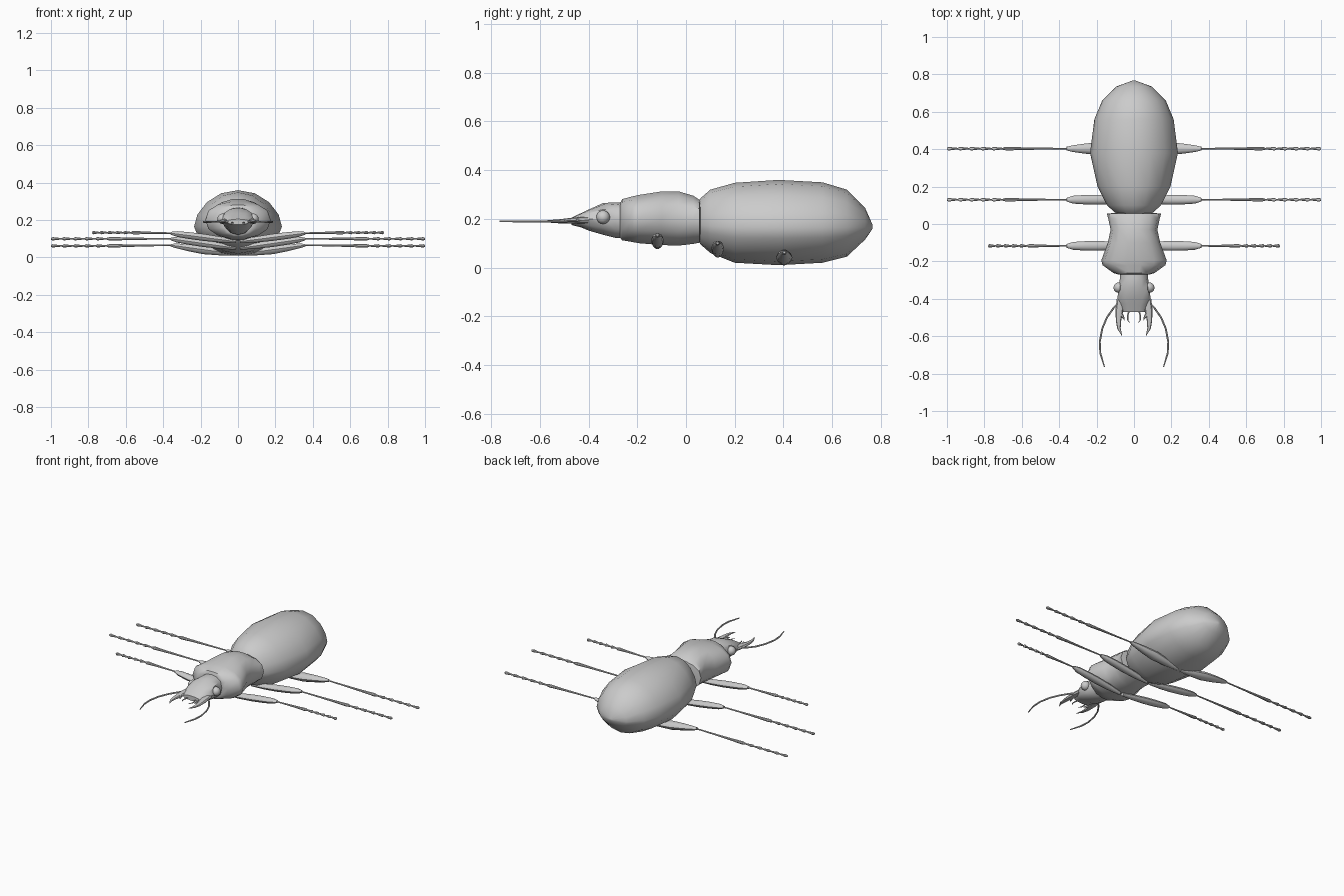
import bpy, bmesh, math
from mathutils import Vector

cube = bpy.data.objects.get("Cube")
if cube:
    bpy.data.objects.remove(cube, do_unlink=True)

grey = bpy.data.materials.new("shell grey")
grey.use_nodes = True
grey.diffuse_color = (0.6, 0.6, 0.6, 1)
grey.node_tree.nodes["Principled BSDF"].inputs["Base Color"].default_value = (0.6, 0.6, 0.6, 1)


def finish(name, bm, mirror=False, angle=40):
    bmesh.ops.recalc_face_normals(bm, faces=bm.faces)
    mesh = bpy.data.meshes.new(name)
    bm.to_mesh(mesh)
    bm.free()
    mesh.materials.append(grey)
    obj = bpy.data.objects.new(name, mesh)
    bpy.context.collection.objects.link(obj)
    if mirror:
        obj.modifiers.new("Mirror", "MIRROR").use_axis[0] = True
    bpy.ops.object.select_all(action="DESELECT")
    obj.select_set(True)
    bpy.context.view_layer.objects.active = obj
    bpy.ops.object.shade_smooth_by_angle(angle=math.radians(angle))
    return obj


def skin(bm, rings):
    """Bridge successive rings of points and cap both ends."""
    loops = [[bm.verts.new(p) for p in ring] for ring in rings]
    n = len(loops[0])
    for a, b in zip(loops, loops[1:]):
        for i in range(n):
            bm.faces.new((a[i], a[(i + 1) % n], b[(i + 1) % n], b[i]))
    bm.faces.new(loops[0])
    bm.faces.new(loops[-1])


def body(name, sections, sides, top_power, low_power, angle):
    """Loft along y; each section is y, half width, top z, rim z, bottom z."""
    rings = []
    for y, w, top, rim, low in sections:
        ring = []
        for i in range(sides):
            a = 2 * math.pi * i / sides
            s = math.sin(a)
            z = rim + (top - rim) * s ** top_power if s >= 0 else rim - (rim - low) * (-s) ** low_power
            ring.append((w * math.cos(a), y, z))
        rings.append(ring)
    bm = bmesh.new()
    skin(bm, rings)
    return finish(name, bm, angle=angle)


def tube(bm, path, radii, sides=8, flat=1.0):
    """Round tube along a path; flat scales its height."""
    pts = [Vector(p) for p in path]
    rings = []
    for i, p in enumerate(pts):
        d = (pts[min(i + 1, len(pts) - 1)] - pts[max(i - 1, 0)]).normalized()
        u = d.cross(Vector((0, 0, 1))).normalized()
        v = u.cross(d)
        rings.append([p + radii[i] * (u * math.cos(t) + v * math.sin(t) * flat)
                      for t in (2 * math.pi * k / sides for k in range(sides))])
    skin(bm, rings)


# Body
body("abdomen", [
    (0.045, 0.07, 0.26, 0.18, 0.12), (0.06, 0.10, 0.285, 0.175, 0.095),
    (0.10, 0.145, 0.32, 0.17, 0.06), (0.20, 0.195, 0.348, 0.165, 0.02),
    (0.38, 0.235, 0.36, 0.165, 0.01), (0.56, 0.212, 0.35, 0.165, 0.02),
    (0.66, 0.17, 0.32, 0.165, 0.045), (0.735, 0.095, 0.245, 0.165, 0.115),
    (0.766, 0.01, 0.175, 0.168, 0.16)], 16, 1.15, 1.3, 50)

body("thorax", [
    (-0.27, 0.085, 0.265, 0.2, 0.12), (-0.262, 0.11, 0.283, 0.2, 0.11),
    (-0.22, 0.168, 0.294, 0.2, 0.103), (-0.195, 0.175, 0.3, 0.2, 0.098),
    (-0.10, 0.14, 0.315, 0.2, 0.09), (-0.03, 0.125, 0.315, 0.2, 0.088),
    (0.03, 0.138, 0.297, 0.2, 0.095), (0.055, 0.145, 0.28, 0.2, 0.10),
    (0.06, 0.10, 0.25, 0.2, 0.12)], 14, 0.8, 0.9, 40)

body("head", [
    (-0.25, 0.075, 0.265, 0.2, 0.12), (-0.29, 0.075, 0.268, 0.2, 0.122),
    (-0.34, 0.084, 0.265, 0.2, 0.135), (-0.40, 0.088, 0.238, 0.2, 0.152),
    (-0.43, 0.075, 0.224, 0.195, 0.165), (-0.47, 0.06, 0.205, 0.19, 0.175)],
    12, 0.75, 0.9, 40)

bm = bmesh.new()
bmesh.ops.create_uvsphere(bm, u_segments=12, v_segments=8, radius=0.028)
bmesh.ops.translate(bm, verts=bm.verts, vec=(0.082, -0.34, 0.207))
finish("eyes", bm, True)

# Mouth parts and antennae
bm = bmesh.new()
tube(bm, [(0.07, -0.40, 0.195), (0.078, -0.46, 0.193), (0.083, -0.52, 0.19),
          (0.08, -0.56, 0.19), (0.064, -0.598, 0.19)], [0.022, 0.021, 0.014, 0.009, 0.001], 8, 0.6)
tube(bm, [(0.07, -0.48, 0.192), (0.057, -0.5, 0.191), (0.05, -0.515, 0.19)], [0.01, 0.006, 0.001], 6)
finish("mandibles", bm, True)

bm = bmesh.new()
tube(bm, [(0.025, -0.46, 0.185), (0.034, -0.49, 0.185), (0.033, -0.515, 0.185),
          (0.022, -0.53, 0.185)], [0.004, 0.004, 0.003, 0.001], 6)
finish("palps", bm, True)

bm = bmesh.new()
tube(bm, [(0.075, -0.415, 0.195), (0.11, -0.45, 0.192), (0.145, -0.50, 0.19), (0.17, -0.56, 0.19),
          (0.183, -0.63, 0.19), (0.18, -0.69, 0.19), (0.158, -0.765, 0.19)], [0.005] * 6 + [0.003], 6)
finish("antennae", bm, True)


# Legs: thick thigh, thin shin, five beaded foot joints
def leg_pair(name, y, hip_z, knee_z, ankle, ankle_z, tip, thigh):
    bm = bmesh.new()
    steps = [0.0, 0.25, 0.5, 0.72, 0.9, 1.0]
    tube(bm, [(0.01 + 0.35 * t, y, hip_z + (knee_z - hip_z) * t) for t in steps], thigh, 10, 0.75)
    span = ankle - 0.35
    tube(bm, [(0.35 + span * t, y, knee_z + (ankle_z - knee_z) * t) for t in (0, 0.35, 0.7, 0.95, 1)],
         [0.004, 0.005, 0.007, 0.01, 0.006], 8)
    joint = (tip - ankle) / 5
    for k in range(5):
        x = ankle + joint * k
        tube(bm, [(x + joint * t, y, ankle_z) for t in (0, 0.5, 0.85, 1)],
             [0.004, 0.007, 0.01, 0.005], 8, 0.9)
    finish(name, bm, True)


even = [0.012, 0.022, 0.026, 0.025, 0.021, 0.01]
taper = [0.012, 0.026, 0.034, 0.027, 0.018, 0.01]
leg_pair("front_legs", -0.117, 0.085, 0.13, 0.57, 0.133, 0.78, even)
leg_pair("middle_legs", 0.13, 0.05, 0.1, 0.70, 0.1, 1.0, even)
leg_pair("rear_legs", 0.403, 0.018, 0.066, 0.70, 0.062, 1.0, taper)
